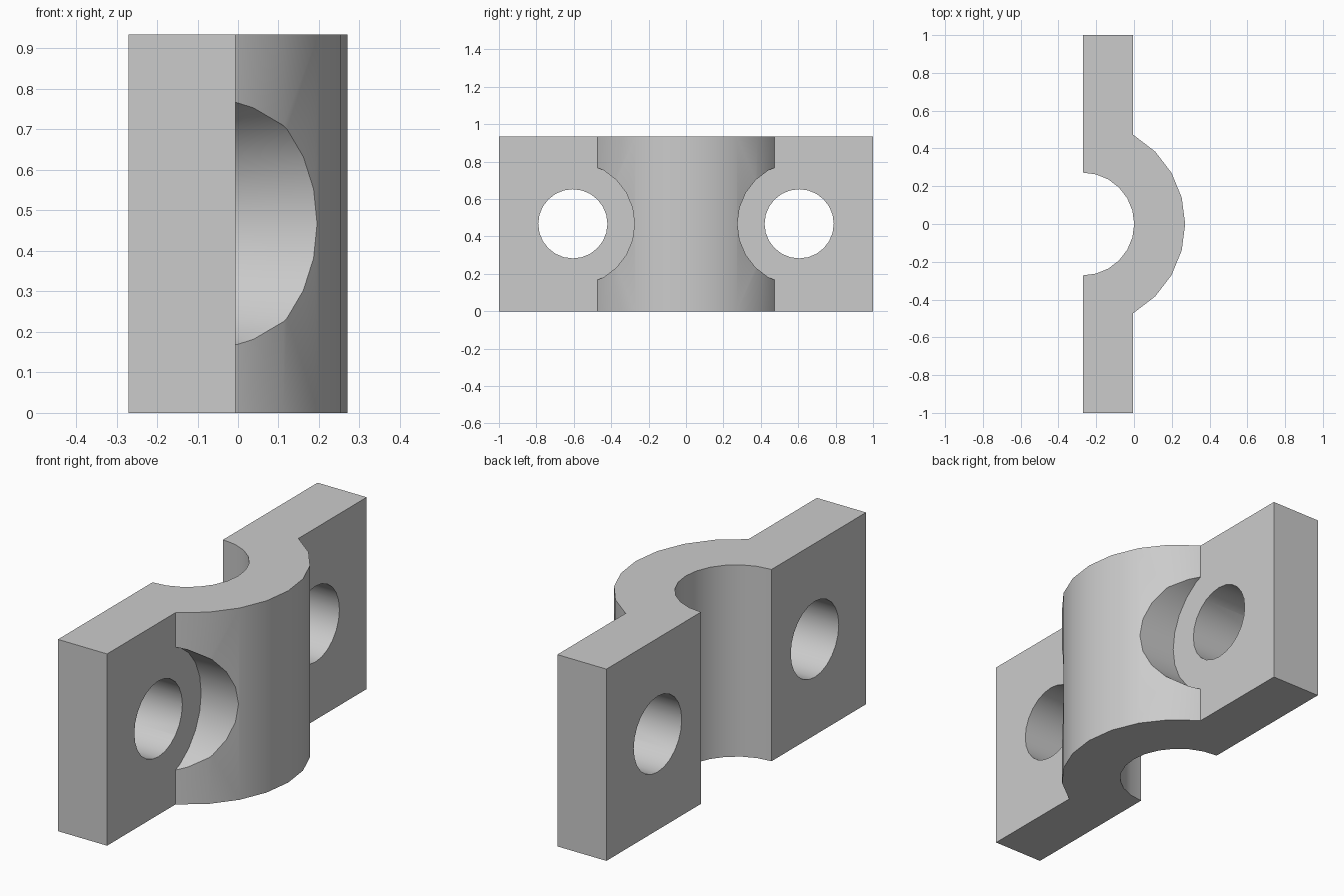
import bpy, bmesh
from math import sin, cos, radians, pi
from mathutils import Matrix

cube = bpy.data.objects.get("Cube")
if cube:
    bpy.data.objects.remove(cube, do_unlink=True)

BACK, FACE = -0.271, -0.006     # flange back and front planes
HEIGHT, OUTER, INNER = 0.935, 0.542, 0.272
HOLE_Y, HOLE_R, SEAT_R = 0.605, 0.185, 0.33

grey = bpy.data.materials.new("light grey")
grey.use_nodes = True
grey.diffuse_color = (0.6, 0.6, 0.6, 1)
grey.node_tree.nodes["Principled BSDF"].inputs["Base Color"].default_value = (0.6, 0.6, 0.6, 1)


def make_object(name, bm):
    bmesh.ops.recalc_face_normals(bm, faces=bm.faces)
    mesh = bpy.data.meshes.new(name)
    bm.to_mesh(mesh)
    bm.free()
    mesh.materials.append(grey)
    obj = bpy.data.objects.new(name, mesh)
    bpy.context.collection.objects.link(obj)
    return obj


def arc(radius, start, end, step):
    return [(BACK + radius * cos(radians(a)), radius * sin(radians(a)))
            for a in range(start, end + step, step)]


def cutter(name, radius, x0, x1, y):
    bm = bmesh.new()
    place = (Matrix.Translation(((x0 + x1) / 2, y, HEIGHT / 2))
             @ Matrix.Rotation(pi / 2, 4, 'Y'))
    bmesh.ops.create_cone(bm, cap_ends=True, segments=24, radius1=radius,
                          radius2=radius, depth=x1 - x0, matrix=place)
    return make_object(name, bm)


# Clamp half: flanges and half ring as one extruded profile
edge_y = OUTER * sin(radians(60)) + 0.003
profile = [(BACK, -1), (FACE, -1), (FACE, -edge_y)]
profile += arc(OUTER, -60, 60, 15)
profile += [(FACE, edge_y), (FACE, 1), (BACK, 1)]
profile += arc(INNER, 90, -90, -15)
bm = bmesh.new()
base = bm.faces.new([bm.verts.new((x, y, 0)) for x, y in profile])
top = bmesh.ops.extrude_face_region(bm, geom=[base])["geom"]
bmesh.ops.translate(bm, vec=(0, 0, HEIGHT),
                    verts=[v for v in top if isinstance(v, bmesh.types.BMVert)])
clamp = make_object("clamp_half", bm)

# Bolt holes and the round bolt head recesses cut into the ring
cutters = []
for side, y in (("front", -HOLE_Y), ("back", HOLE_Y)):
    cutters.append(cutter(side + "_bolt_hole_cutter", HOLE_R, BACK - 0.1, FACE + 0.1, y))
    cutters.append(cutter(side + "_recess_cutter", SEAT_R, FACE, 0.5, y))

bpy.ops.object.select_all(action='DESELECT')
clamp.select_set(True)
bpy.context.view_layer.objects.active = clamp
for c in cutters:
    c.hide_render = True
    mod = clamp.modifiers.new(c.name, 'BOOLEAN')
    mod.operation = 'DIFFERENCE'
    mod.solver = 'EXACT'
    mod.object = c
    bpy.ops.object.modifier_apply(modifier=mod.name)
for c in cutters:
    bpy.data.objects.remove(c, do_unlink=True)

bpy.ops.object.shade_smooth_by_angle(angle=radians(30))
